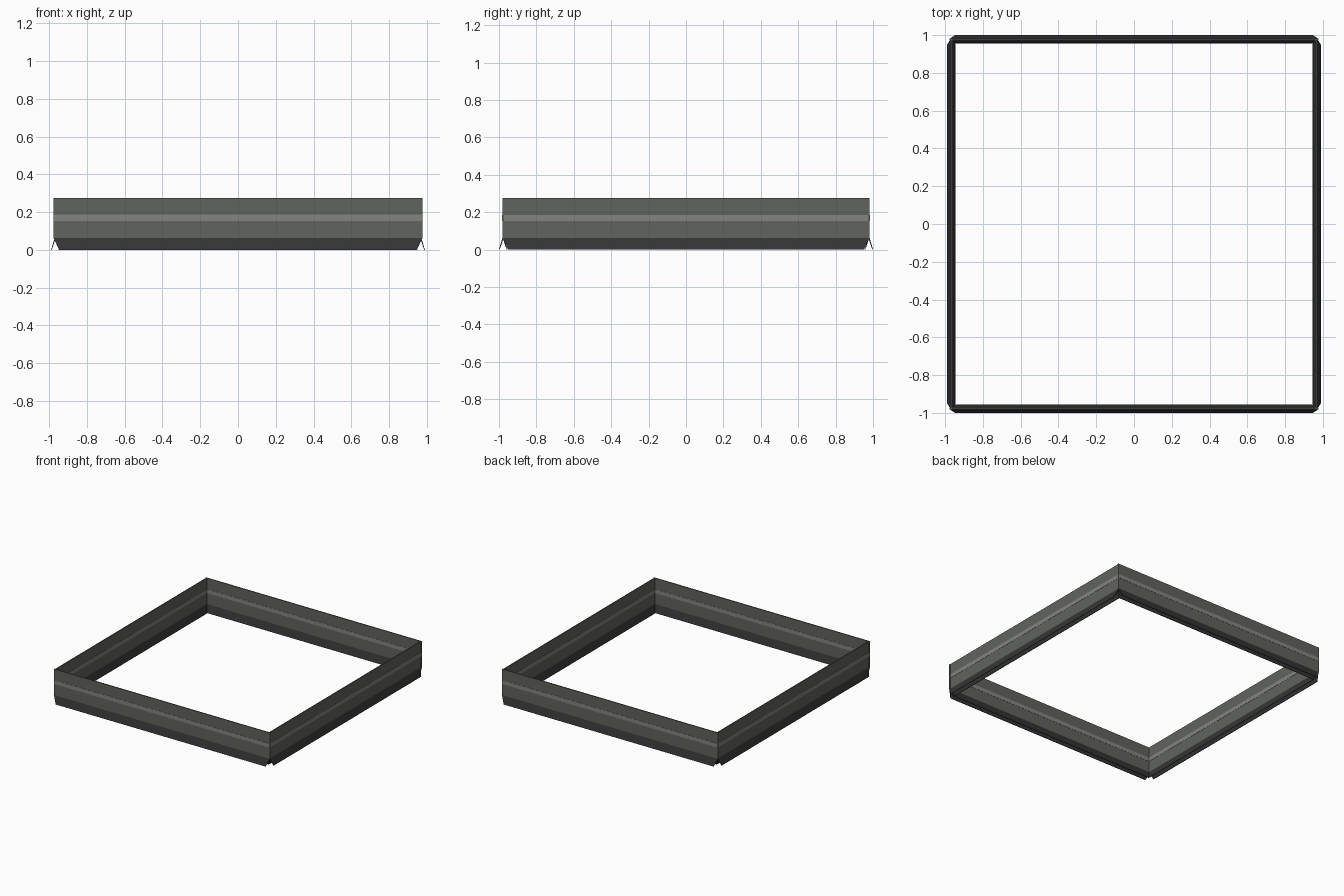
import bpy, bmesh
from mathutils import Matrix
from math import radians

if "Cube" in bpy.data.objects:
    bpy.data.objects.remove(bpy.data.objects["Cube"])

SKIRT_H = 0.063
TOP = 0.275


def material(name, rgb):
    m = bpy.data.materials.new(name)
    m.diffuse_color = (*rgb, 1)
    m.use_nodes = True
    m.node_tree.nodes["Principled BSDF"].inputs["Base Color"].default_value = m.diffuse_color
    return m


PANEL = material("panel_grey", (0.12, 0.125, 0.11))
STRIPE = material("stripe_grey", (0.23, 0.235, 0.22))
DARK = material("skirt_dark", (0.035, 0.035, 0.035))


def extrude_profile(name, profile, end, mat, angle, offset):
    """Run a (depth, z) profile along a wall; end(z) gives the half length."""
    bm = bmesh.new()
    a = [bm.verts.new((-end(z), d, z)) for d, z in profile]
    b = [bm.verts.new((end(z), d, z)) for d, z in profile]
    n = len(profile)
    for i in range(n):
        j = (i + 1) % n
        bm.faces.new((a[i], a[j], b[j], b[i]))
    bm.faces.new(a)
    bm.faces.new(b[::-1])
    bmesh.ops.recalc_face_normals(bm, faces=bm.faces)
    bm.transform(Matrix.Rotation(radians(angle), 4, 'Z') @ Matrix.Translation((0, -offset, 0)))
    me = bpy.data.meshes.new(name)
    bm.to_mesh(me)
    bm.free()
    me.materials.append(mat)
    bpy.context.collection.objects.link(bpy.data.objects.new(name, me))


def rect(half, z0, z1):
    return [(-half, z0), (half, z0), (half, z1), (-half, z1)]


# hollow inverted V foot
skirt = [(0.004, SKIRT_H), (0.0225, 0), (0.019, 0), (0, 0.056),
         (-0.019, 0), (-0.0225, 0), (-0.004, SKIRT_H)]

# four sides: name, rotation, distance from centre, half length
for side, angle, offset, half in (("front", 0, 0.9775, 0.976),
                                  ("right", 90, 0.967, 0.979),
                                  ("back", 180, 0.9775, 0.976),
                                  ("left", 270, 0.967, 0.979)):
    # thin upright panel
    extrude_profile(side + "_panel", rect(0.004, SKIRT_H - 0.003, TOP),
                    lambda z: half, PANEL, angle, offset)
    # pale band on both faces
    extrude_profile(side + "_stripe", rect(0.0055, 0.154, 0.186),
                    lambda z: half - 0.001, STRIPE, angle, offset)
    # splayed skirt with mitred ends
    extrude_profile(side + "_skirt", skirt,
                    lambda z: half - 0.028 * (1 - z / SKIRT_H), DARK, angle, offset)
